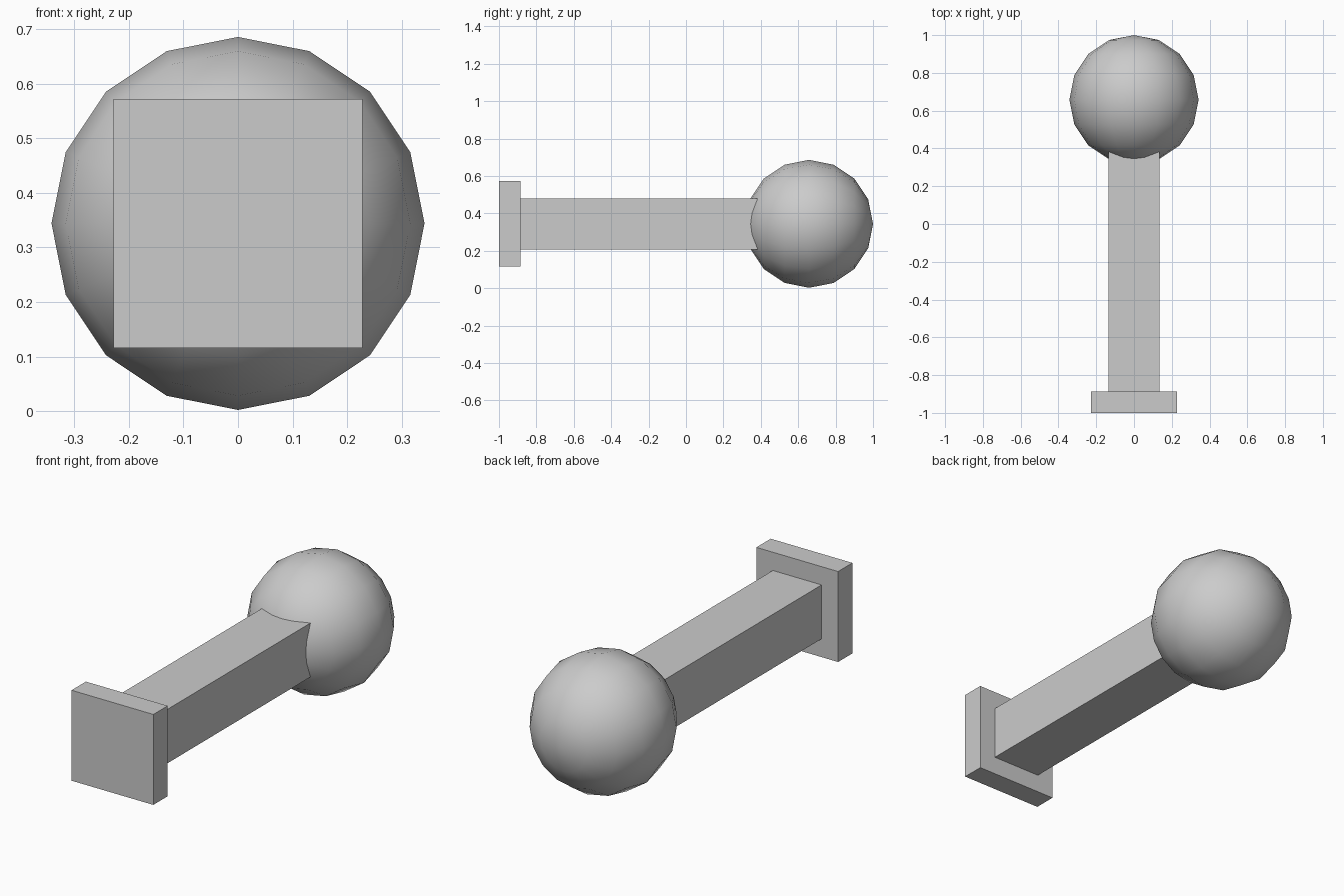
import bpy
from math import radians

cube = bpy.data.objects.get("Cube")
if cube:
    bpy.data.objects.remove(cube, do_unlink=True)

# Single plain grey
grey = bpy.data.materials.new("light_grey")
grey.use_nodes = True
colour = (0.6, 0.6, 0.6, 1)
grey.diffuse_color = colour
grey.node_tree.nodes["Principled BSDF"].inputs["Base Color"].default_value = colour

AXIS_Z = 0.344


def bar(name, width, y_front, y_back):
    """Square bar lying along y, centred on the common axis."""
    bpy.ops.mesh.primitive_cube_add(size=1, location=(0, (y_front + y_back) / 2, AXIS_Z))
    obj = bpy.context.object
    obj.name = name
    obj.scale = (width, y_back - y_front, width)
    bpy.ops.object.transform_apply(location=False, rotation=False, scale=True)
    obj.data.materials.append(grey)


# Square end plate and shaft, the shaft running into the ball
bar("end_plate", 0.456, -1.0, -0.886)
bar("shaft", 0.272, -0.886, 0.5)

# Ball with its poles along y
bpy.ops.mesh.primitive_uv_sphere_add(
    segments=16, ring_count=8, radius=0.342,
    location=(0, 0.658, AXIS_Z), rotation=(radians(90), 0, 0))
ball = bpy.context.object
ball.name = "ball"
bpy.ops.object.transform_apply(location=False, rotation=True, scale=False)
ball.data.materials.append(grey)
bpy.ops.object.shade_smooth_by_angle(angle=radians(40))
